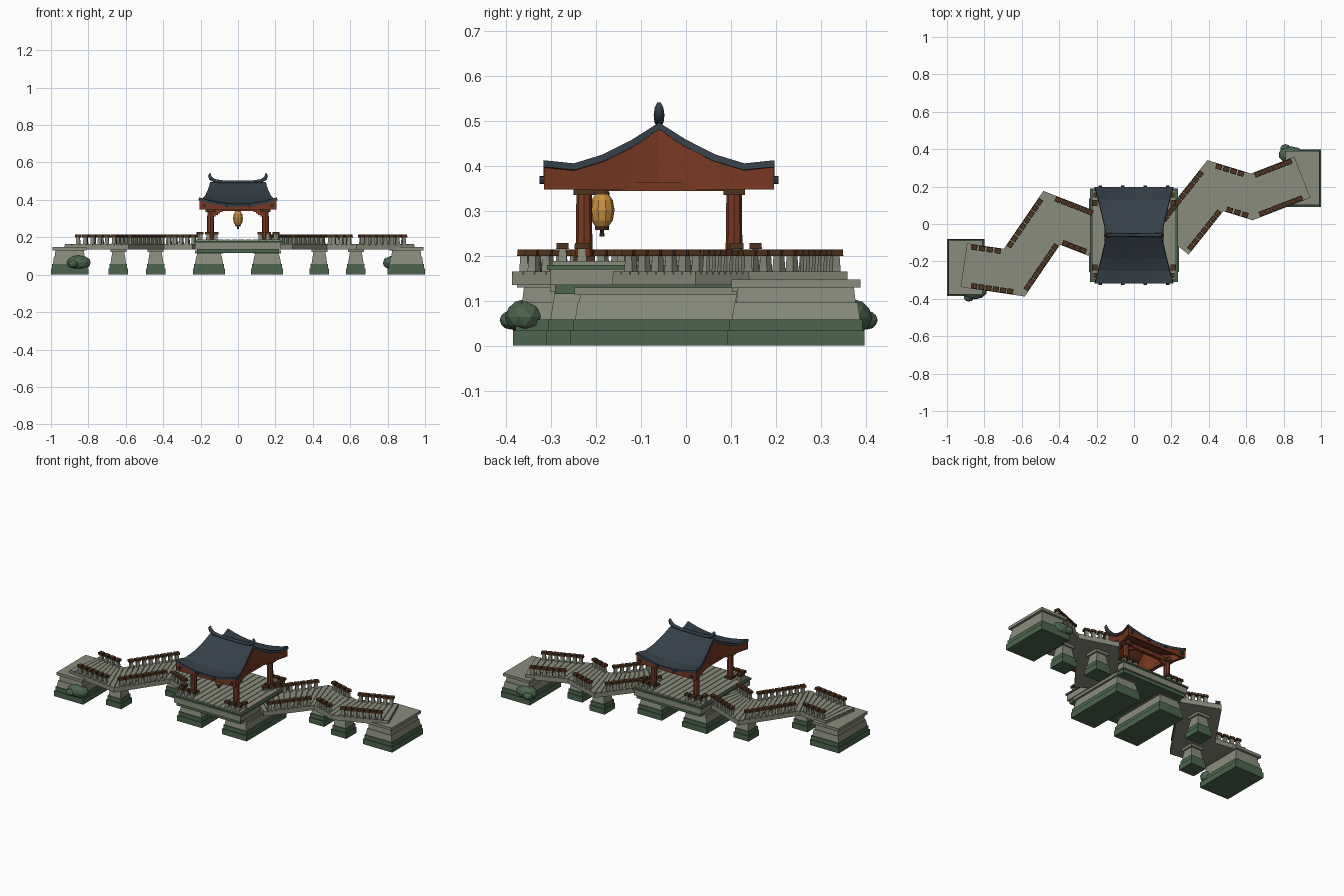
import bpy, bmesh, math
from mathutils import Vector, Matrix

old = bpy.data.objects.get("Cube")
if old:
    bpy.data.objects.remove(old, do_unlink=True)


def material(name, rgb):
    m = bpy.data.materials.new(name)
    m.use_nodes = True
    m.diffuse_color = (*rgb, 1)
    m.node_tree.nodes["Principled BSDF"].inputs["Base Color"].default_value = (*rgb, 1)
    return m


STONE = material("grey stone", (0.25, 0.265, 0.20))
MOSS = material("mossy green stone", (0.07, 0.13, 0.075))
WOOD = material("dark brown wood", (0.075, 0.032, 0.013))
RED = material("red brown timber", (0.19, 0.04, 0.016))
SLATE = material("slate blue tile", (0.035, 0.05, 0.065))
AMBER = material("amber lantern paper", (0.60, 0.28, 0.05))
CY = -0.06  # pavilion centre line


def finish(name, bm, *mats, smooth=False):
    bmesh.ops.recalc_face_normals(bm, faces=bm.faces)
    me = bpy.data.meshes.new(name)
    bm.to_mesh(me)
    bm.free()
    for m in mats:
        me.materials.append(m)
    ob = bpy.data.objects.new(name, me)
    bpy.context.collection.objects.link(ob)
    if smooth:
        me.shade_smooth()
    return ob


def prism(bm, bottom, top, z0, z1):
    """Closed block between two horizontal outlines."""
    a = [bm.verts.new((p[0], p[1], z0)) for p in bottom]
    b = [bm.verts.new((p[0], p[1], z1)) for p in top]
    bm.faces.new(a)
    bm.faces.new(b)
    for i in range(len(a)):
        j = (i + 1) % len(a)
        bm.faces.new((a[i], a[j], b[j], b[i]))


def rect(x, y, hx, hy, ang=0):
    c, s = math.cos(ang), math.sin(ang)
    return [(x + u * hx * c - v * hy * s, y + u * hx * s + v * hy * c)
            for u, v in ((-1, -1), (1, -1), (1, 1), (-1, 1))]


def block(bm, x, y, hx, hy, z0, z1, shrink=0, ang=0):
    prism(bm, rect(x, y, hx, hy, ang), rect(x, y, hx - shrink, hy - shrink, ang), z0, z1)


def pier(name, x, y, hx, hy, neck, top):
    """Stepped mossy footing, tapering stone shaft and cap."""
    bm = bmesh.new()
    block(bm, x, y, hx, hy, 0, 0.034)
    block(bm, x, y, hx - 0.005, hy - 0.005, 0.034, 0.058)
    finish(name + "_footing", bm, MOSS)
    bm = bmesh.new()
    block(bm, x, y, hx - 0.01, hy - 0.01, 0.058, 0.096, 0.006)
    block(bm, x, y, hx - neck, hy - neck, 0.096, top - 0.017, 0.004)
    block(bm, x, y, hx - 0.009, hy - 0.009, top - 0.017, top)
    finish(name + "_shaft", bm, STONE)


pier("left_abutment", -0.9, -0.232, 0.1, 0.153, 0.02, 0.147)
pier("right_abutment", 0.9, 0.245, 0.1, 0.153, 0.02, 0.147)
for side, x in (("left", -0.155), ("right", 0.155)):
    pier(side + "_pavilion_pier", x, CY, 0.085, 0.197, 0.018, 0.13)

# Zigzag walkways
LEFT = [Vector(p) for p in ((-0.91, -0.22), (-0.64, -0.26), (-0.44, 0.033), (-0.2, -0.06))]
RIGHT = [Vector(p) for p in ((0.2, -0.09), (0.435, 0.205), (0.63, 0.145), (0.9, 0.25))]
for side, path in (("left", LEFT), ("right", RIGHT)):
    for i, p in enumerate(path[1:3]):
        pier(f"{side}_small_pier_{i + 1}", p.x, p.y, 0.052, 0.052, 0.016, 0.137)


def offset(path, d):
    """Parallel path with mitred corners."""
    dirs = [(b - a).normalized() for a, b in zip(path, path[1:])]
    out = []
    for i, p in enumerate(path):
        d0, d1 = dirs[max(i - 1, 0)], dirs[min(i, len(dirs) - 1)]
        n = Vector((-d0.y - d1.y, d0.x + d1.x))
        out.append(p + n * (2 * d / n.length_squared))
    return out


def baluster(posts, caps, x, y, z, ang, along=0.0165):
    block(posts, x, y, 0.011, 0.010, z, z + 0.036, 0.002, ang)
    block(caps, x, y, along, 0.014, z + 0.036, z + 0.05, 0.001, ang)


for side, path in (("left", LEFT), ("right", RIGHT)):
    deck, posts, caps = bmesh.new(), bmesh.new(), bmesh.new()
    a, b = offset(path, 0.118), offset(path, -0.118)
    for i in range(3):
        quad = [a[i], a[i + 1], b[i + 1], b[i]]
        prism(deck, quad, quad, 0.135, 0.159)
        n = round((path[i + 1] - path[i]).length / 0.032)
        for k in range(n):
            t0, t1 = (k + 0.05) / n, (k + 0.95) / n
            plank = [a[i].lerp(a[i + 1], t0), a[i].lerp(a[i + 1], t1),
                     b[i].lerp(b[i + 1], t1), b[i].lerp(b[i + 1], t0)]
            prism(deck, plank, plank, 0.159, 0.165)
        for d in (0.102, -0.102):
            rail = offset(path, d)
            p, q = rail[i], rail[i + 1]
            run = q - p
            # leave an opening at the wide side of each bend
            extra = max(0, run.length - (path[i + 1] - path[i]).length)
            ends = (0.02 + extra * 0.5) / run.length
            count = max(3, round(run.length * (1 - 2 * ends) / 0.038))
            for k in range(count):
                c = p.lerp(q, ends + (1 - 2 * ends) * (k + 0.5) / count)
                baluster(posts, caps, c.x, c.y, 0.164, math.atan2(run.y, run.x))
    finish(side + "_walkway_deck", deck, STONE)
    finish(side + "_walkway_balusters", posts, STONE)
    finish(side + "_walkway_rail_caps", caps, WOOD)

# Pavilion platform
bm = bmesh.new()
block(bm, 0, CY, 0.22, 0.232, 0.115, 0.135)
block(bm, 0, CY, 0.236, 0.249, 0.17, 0.18)
finish("platform_moss_bands", bm, MOSS)
bm = bmesh.new()
block(bm, 0, CY, 0.23, 0.243, 0.135, 0.17)
block(bm, 0, CY, 0.225, 0.238, 0.18, 0.184)
for k in range(12):
    block(bm, -0.225 + 0.45 * (k + 0.5) / 12, CY, 0.0172, 0.238, 0.184, 0.189)
finish("platform_planks", bm, STONE)
posts, caps = bmesh.new(), bmesh.new()
for sx in (-1, 1):
    for sy in (-1, 1):
        for x in (0.12, 0.16, 0.2):
            baluster(posts, caps, sx * x, CY + sy * 0.215, 0.179, 0)
        baluster(posts, caps, sx * 0.208, CY + sy * 0.172, 0.179, math.pi / 2)
finish("platform_balusters", posts, STONE)
finish("platform_rail_caps", caps, WOOD)

# Columns, beams and knee braces
cols, beams = bmesh.new(), bmesh.new()
for sx in (-1, 1):
    for sy in (-1, 1):
        x, y = sx * 0.147, CY + sy * 0.167
        bmesh.ops.create_cone(cols, cap_ends=True, segments=8, radius1=0.019, radius2=0.017,
                              depth=0.16, matrix=Matrix.Translation((x, y, 0.267)))
        block(beams, x, y, 0.024, 0.024, 0.187, 0.2)
        block(beams, x, y, 0.026, 0.024, 0.336, 0.35)
        for r in range(4):
            block(cols, x - sx * (0.02 + r * 0.012), y, 0.007, 0.008, 0.312 + r * 0.008, 0.345)
for s in (-1, 1):
    block(cols, 0, CY + s * 0.167, 0.17, 0.011, 0.34, 0.362)
    block(cols, s * 0.147, CY, 0.011, 0.19, 0.345, 0.365)
finish("columns_and_beams", cols, RED)
finish("column_blocks", beams, WOOD)

# Curved roof: waisted in plan, corners swept up
PROFILE = ((0, 0.497), (0.06, 0.459), (0.125, 0.426), (0.19, 0.406), (0.257, 0.413))
ROWS = [(-d, z) for d, z in PROFILE[:0:-1]] + list(PROFILE)


def half_width(d):
    return 0.148 + 0.06 * (abs(d) / 0.257) ** 1.15


def roof_z(u, d, z):
    return z - (1 - u * u) * (0.004 + 0.031 * (abs(d) / 0.257) ** 2)


bm = bmesh.new()
grid = [[bm.verts.new((u / 4 * half_width(d), CY + d, roof_z(u / 4, d, z)))
         for u in range(-4, 5)] for d, z in ROWS]
for r0, r1 in zip(grid, grid[1:]):
    for i in range(8):
        bm.faces.new((r0[i], r0[i + 1], r1[i + 1], r1[i]))
roof = finish("roof_tiles", bm, SLATE, RED)
thick = roof.modifiers.new("thickness", "SOLIDIFY")
thick.thickness, thick.offset, thick.material_offset = 0.015, -1, 1


def strip(name, points, inward):
    """Upright board from the eave line up to the given points."""
    bm = bmesh.new()
    lo = [Vector((x, y, 0.348)) for x, y, z in points]
    hi = [Vector(p) for p in points]
    rings = [[bm.verts.new(v) for v in (l, h, h + inward, l + inward)] for l, h in zip(lo, hi)]
    for r0, r1 in zip(rings, rings[1:]):
        for i in range(4):
            j = (i + 1) % 4
            bm.faces.new((r0[i], r0[j], r1[j], r1[i]))
    bm.faces.new(rings[0])
    bm.faces.new(rings[-1])
    finish(name, bm, RED)


for s, side in ((-1, "left"), (1, "right")):
    strip(f"{side}_gable", [(s * (half_width(d) - 0.003), CY + d * 0.998, z - 0.012)
                            for d, z in ROWS], Vector((-s * 0.018, 0, 0)))
for s, side in ((-1, "front"), (1, "back")):
    strip(f"{side}_fascia", [(u / 4 * 0.2, CY + s * 0.255, roof_z(u / 4, 0.257, 0.413) - 0.012)
                             for u in range(-4, 5)], Vector((0, -s * 0.012, 0)))

# Rafter ends under the eaves
bm = bmesh.new()
for s in (-1, 1):
    for x in (-0.18, -0.06, 0.06, 0.18):
        bmesh.ops.create_cone(bm, cap_ends=True, segments=8, radius1=0.009, radius2=0.009, depth=0.03,
                              matrix=Matrix.Translation((x, CY + s * 0.251, 0.369)) @ Matrix.Rotation(math.pi / 2, 4, "X"))
finish("rafter_ends", bm, SLATE)

# Ridge with upswept horns
cu = bpy.data.curves.new("roof_ridge", "CURVE")
cu.dimensions = "3D"
cu.bevel_depth, cu.bevel_resolution, cu.use_fill_caps = 0.012, 1, True
sp = cu.splines.new("POLY")
half = [(0.08, 0.496, 0.8), (0.125, 0.502, 0.9), (0.145, 0.514, 1), (0.152, 0.53, 0.8), (0.149, 0.541, 0.35)]
path = [(-x, z, r) for x, z, r in half[::-1]] + half
sp.points.add(len(path) - 1)
for p, (x, z, r) in zip(sp.points, path):
    p.co, p.radius = (x, CY, z, 1), r
cu.materials.append(SLATE)
bpy.context.collection.objects.link(bpy.data.objects.new("roof_ridge", cu))


def turned(name, profile, mat, x, y, n=10):
    bm = bmesh.new()
    for (r0, z0), (r1, z1) in zip(profile, profile[1:]):
        bmesh.ops.create_cone(bm, cap_ends=True, segments=n, radius1=r0, radius2=r1, depth=z1 - z0,
                              matrix=Matrix.Translation((x, y, (z0 + z1) / 2)))
    finish(name, bm, mat)


# Hanging lantern
LY = -0.187
turned("lantern_body", [(0.014, 0.264), (0.024, 0.279), (0.028, 0.302), (0.024, 0.324), (0.014, 0.338)], AMBER, 0, LY)
turned("lantern_cap", [(0.018, 0.337), (0.014, 0.345), (0.004, 0.362)], WOOD, 0, LY)
turned("lantern_tassel", [(0.006, 0.243), (0.004, 0.257), (0.015, 0.258), (0.016, 0.266)], WOOD, 0, LY)

# Mossy tortoise-like boulders beside the abutments
for side, s, cx, cy in (("left", -1, -0.853, -0.358), ("right", 1, 0.84, 0.37)):
    bm = bmesh.new()
    for dx, dy, rx, ry, rz, z in ((0, 0, 0.068, 0.045, 0.04, 0.064), (-0.03, s * 0.033, 0.028, 0.024, 0.021, 0.057)):
        bmesh.ops.create_icosphere(bm, subdivisions=2, radius=1,
                                   matrix=Matrix.Translation((cx + dx, cy + dy, z)) @ Matrix.Diagonal((rx, ry, rz, 1)))
    finish(side + "_mossy_boulder", bm, MOSS)
